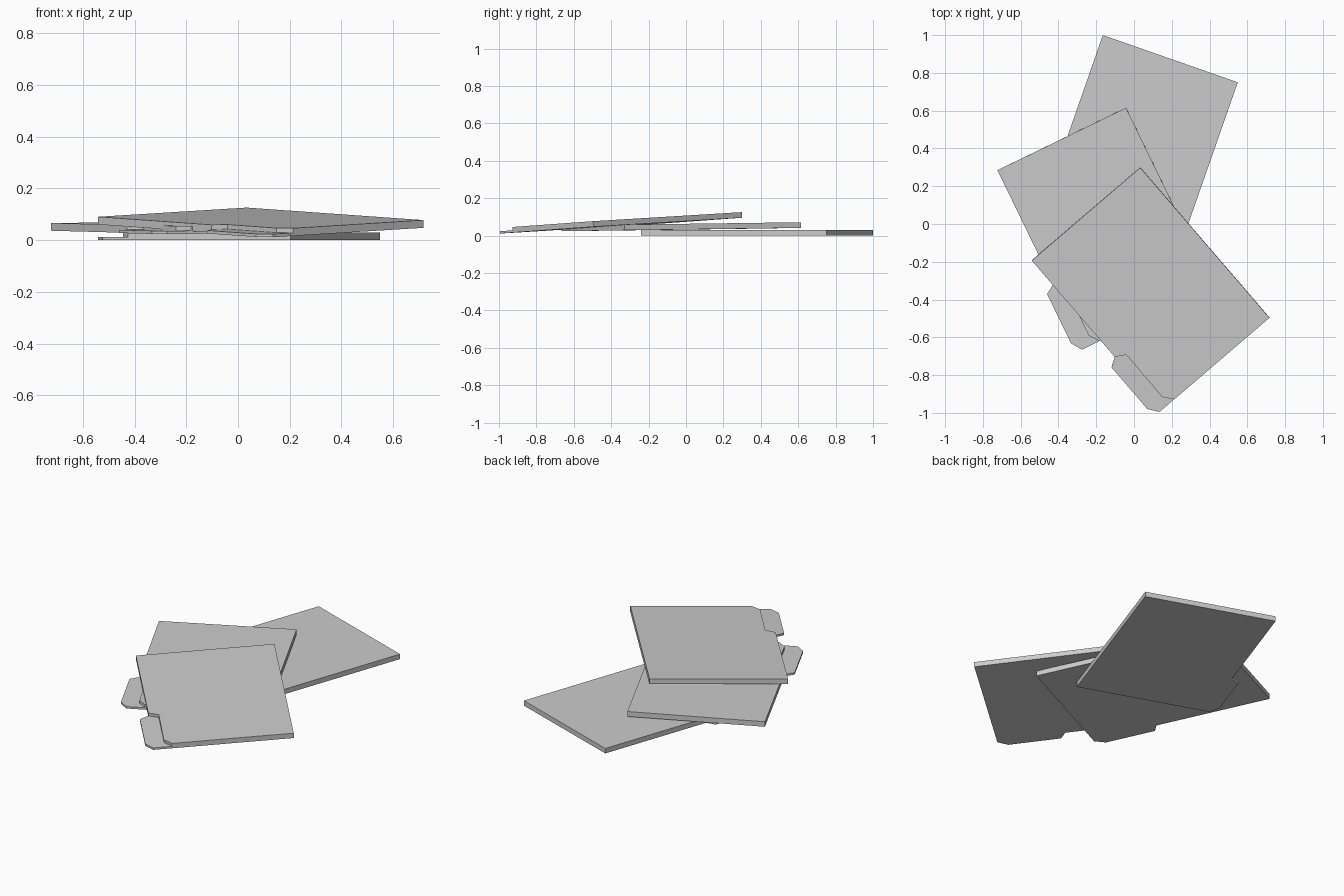
import bpy
import bmesh
from mathutils import Matrix, Vector

cube = bpy.data.objects.get("Cube")
if cube:
    bpy.data.objects.remove(cube, do_unlink=True)

grey = bpy.data.materials.new("plain grey")
grey.use_nodes = True
colour = (0.6, 0.6, 0.6, 1)
grey.diffuse_color = colour
grey.node_tree.nodes["Principled BSDF"].inputs["Base Color"].default_value = colour

LENGTH, WIDTH, THICK, TAB_THICK = 1.05, 0.757, 0.03, 0.012

# Folder profile: the back sheet carries the tab, the cover is notched above it
START, END = (0.674, 0), (LENGTH, 0.092)
TAB = [(0.705, -0.05), (0.996, -0.05), (LENGTH, -0.012)]
NOTCH = [(0.705, 0.054), (0.998, 0.052)]
BODY = [END, (LENGTH, WIDTH), (0, WIDTH), (0, 0), START]


def folder(name, corner, along, across):
    """One closed folder, placed by its corner and its two edge directions."""
    bm = bmesh.new()

    def ring(points, z):
        return [bm.verts.new((x, y, z)) for x, y in points]

    def walls(low, high):
        for i in range(len(low)):
            bm.faces.new((low[i - 1], low[i], high[i], high[i - 1]))

    bottom = ring(BODY + TAB, 0)
    middle = ring(BODY + TAB, TAB_THICK)
    notch = ring(NOTCH, TAB_THICK)
    top = ring(BODY + NOTCH, THICK)
    n = len(BODY)
    bm.faces.new(bottom[::-1])
    walls(bottom, middle)
    bm.faces.new(middle[n - 1:] + [middle[0]] + notch[::-1])  # tab surface
    walls(middle[:n] + notch, top)
    bm.faces.new(top)
    bmesh.ops.recalc_face_normals(bm, faces=bm.faces)

    mesh = bpy.data.meshes.new(name)
    bm.to_mesh(mesh)
    bm.free()
    mesh.materials.append(grey)
    u = Vector(along).normalized()
    v = Vector(across)
    v = (v - u * v.dot(u)).normalized()
    obj = bpy.data.objects.new(name, mesh)
    obj.matrix_world = (Matrix.Translation(corner)
                        @ Matrix((u, v, u.cross(v))).transposed().to_4x4())
    bpy.context.collection.objects.link(obj)


# Fanned stack, each folder leaning on the one below
folder("bottom_folder", (-0.165, 1.0, 0), (-0.33, -0.944, 0), (0.944, -0.33, 0))
folder("middle_folder", (-0.723, 0.285, 0.036), (0.437, -0.9, -0.012), (0.9, 0.437, 0.007))
folder("top_folder", (-0.541, -0.192, 0.06), (0.652, -0.757, -0.046), (0.757, 0.652, 0.047))
